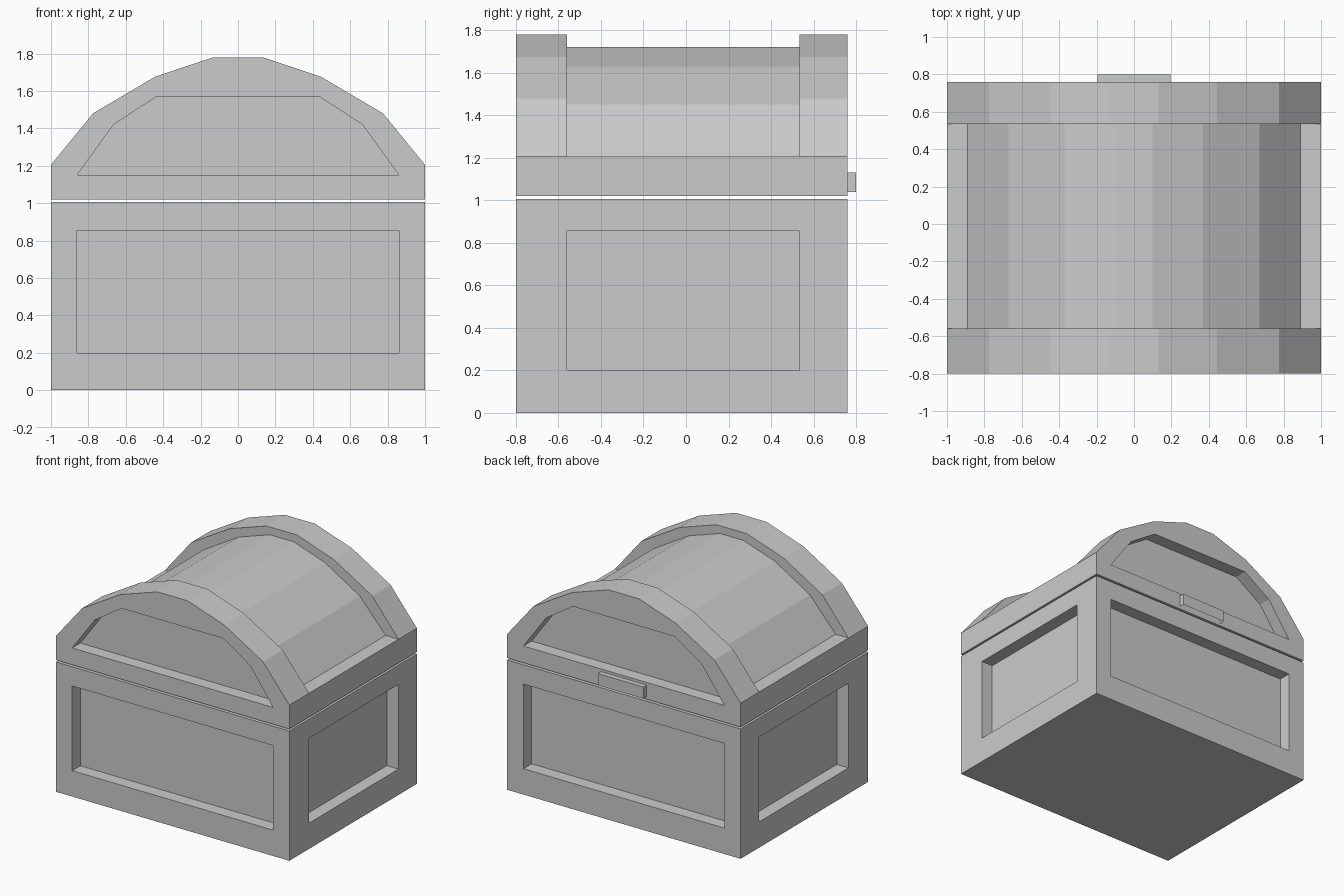
import bpy, bmesh
from mathutils import Vector

if "Cube" in bpy.data.objects:
    bpy.data.objects.remove(bpy.data.objects["Cube"])

Y0, Y1 = -0.8, 0.76      # front and back of the chest
P0, P1 = -0.56, 0.535    # inner edges of the frame along y
DEPTH = 0.1              # panel recess


def finish(bm, name):
    bmesh.ops.remove_doubles(bm, verts=bm.verts, dist=0.0005)
    bmesh.ops.recalc_face_normals(bm, faces=bm.faces)
    me = bpy.data.meshes.new(name)
    bm.to_mesh(me)
    bm.free()
    ob = bpy.data.objects.new(name, me)
    bpy.context.collection.objects.link(ob)
    return ob


def box(lo, hi):
    bm = bmesh.new()
    bmesh.ops.create_cube(bm, size=1)
    for v in bm.verts:
        v.co = Vector([hi[i] if v.co[i] > 0 else lo[i] for i in range(3)])
    bm.normal_update()
    return bm


# Base: box with a recessed panel on each of the four sides
bm = box((-1, Y0, 0), (1, Y1, 1.005))
lo, hi = (-0.86, P0, 0.2), (0.86, P1, 0.855)
for f in [f for f in bm.faces if abs(f.normal.z) < 0.5]:
    n = f.normal.copy()
    mid = f.calc_center_median()
    bmesh.ops.inset_individual(bm, faces=[f], thickness=0.1)
    for v in f.verts:
        for i in range(3):
            if abs(n[i]) < 0.5:
                v.co[i] = hi[i] if v.co[i] > mid[i] else lo[i]
    inner = bmesh.ops.extrude_discrete_faces(bm, faces=[f])["faces"][0]
    bmesh.ops.translate(bm, verts=inner.verts, vec=-n * DEPTH)
finish(bm, "chest_base")

# Lid: loft of mirrored half profiles (x, z) along y
outer = [(1, 1.02), (1, 1.205), (1, 1.205), (0.775, 1.48), (0.445, 1.675), (0.13, 1.78)]
groove = [(1, 1.02), (1, 1.205), (0.89, 1.205), (0.67, 1.45), (0.37, 1.63), (0.1, 1.72)]
panel = [(0.86, 1.15)] * 3 + [(0.665, 1.42), (0.435, 1.57), (0.435, 1.57)]
sections = [(panel, Y0 + DEPTH), (panel, Y0), (outer, Y0), (outer, P0), (groove, P0),
            (groove, P1), (outer, P1), (outer, Y1), (panel, Y1), (panel, Y1 - DEPTH)]
bm = bmesh.new()
rings = []
for half, y in sections:
    pts = half + [(-x, z) for x, z in reversed(half)]
    rings.append([bm.verts.new((x, y, z)) for x, z in pts])
for a, b in zip(rings, rings[1:]):
    for i in range(len(a)):
        j = (i + 1) % len(a)
        bm.faces.new((a[i], a[j], b[j], b[i]))
bm.faces.new(rings[0])
bm.faces.new(rings[-1])
finish(bm, "chest_lid")

# Lid handle on the back, open underneath
bm = box((-0.195, Y1, 1.04), (0.195, 0.8, 1.13))
under = [f for f in bm.faces if f.normal.z < -0.5]
bmesh.ops.delete(bm, geom=under, context='FACES')
finish(bm, "lid_handle")
